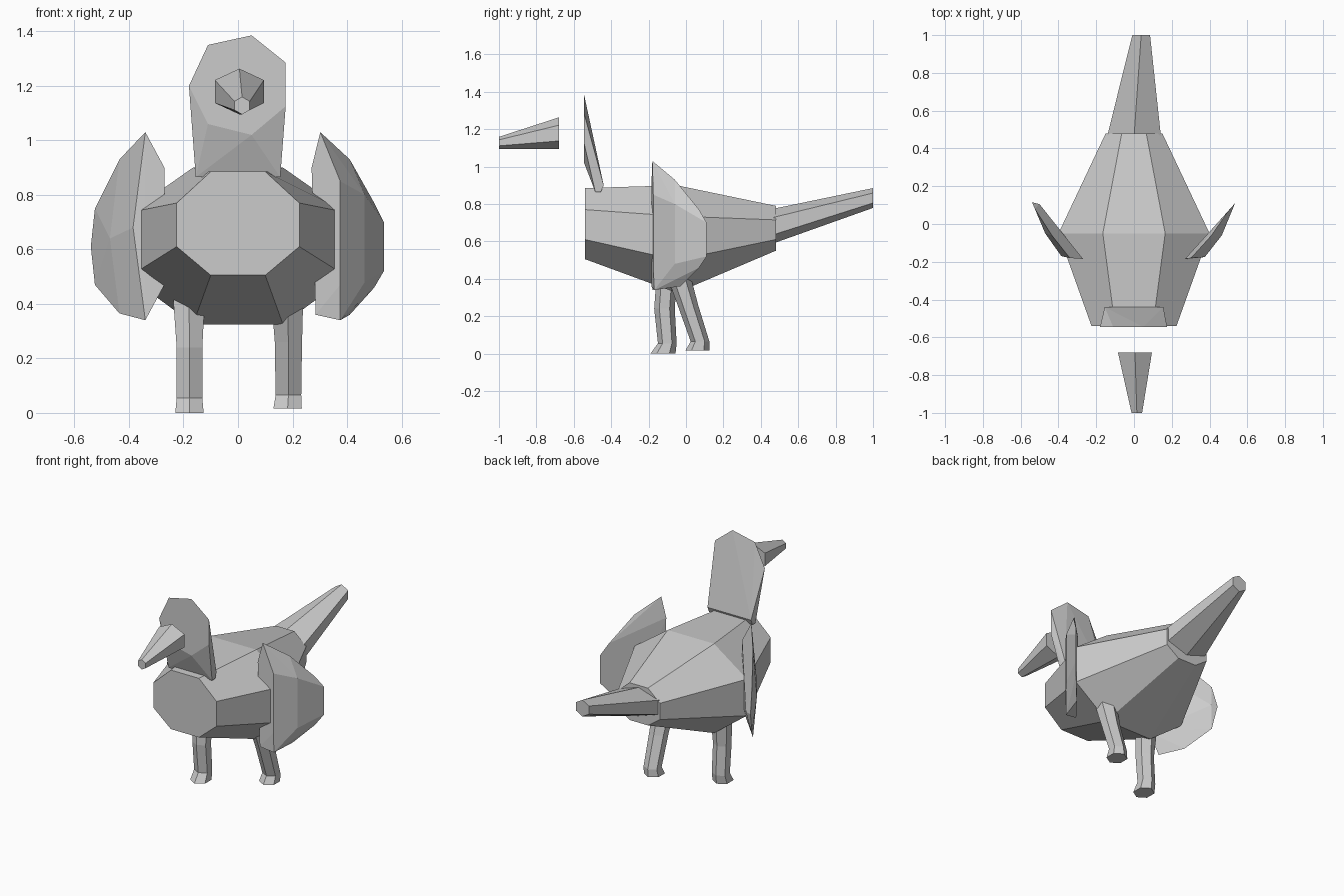
import bpy, bmesh
from math import sin, cos, pi

cube = bpy.data.objects.get("Cube")
if cube:
    bpy.data.objects.remove(cube, do_unlink=True)

GREY = (0.6, 0.6, 0.6, 1)
grey = bpy.data.materials.new("plain grey")
grey.use_nodes = True
grey.diffuse_color = GREY
grey.node_tree.nodes["Principled BSDF"].inputs["Base Color"].default_value = GREY


def finish(name, bm):
    bmesh.ops.recalc_face_normals(bm, faces=bm.faces)
    mesh = bpy.data.meshes.new(name)
    bm.to_mesh(mesh)
    bm.free()
    mesh.materials.append(grey)
    obj = bpy.data.objects.new(name, mesh)
    bpy.context.collection.objects.link(obj)


def loft(name, rings):
    """Join equal-sized point rings into a capped tube."""
    bm = bmesh.new()
    loops = [[bm.verts.new(p) for p in ring] for ring in rings]
    n = len(loops[0])
    for a, b in zip(loops, loops[1:]):
        for i in range(n):
            j = (i + 1) % n
            bm.faces.new((a[i], a[j], b[j], b[i]))
    bm.faces.new(loops[0])
    bm.faces.new(loops[-1])
    finish(name, bm)


def hull(name, points):
    bm = bmesh.new()
    verts = [bm.verts.new(p) for p in points]
    res = bmesh.ops.convex_hull(bm, input=verts)
    junk = [g for g in res["geom_interior"] + res["geom_unused"]
            if isinstance(g, bmesh.types.BMVert)]
    bmesh.ops.delete(bm, geom=list(set(junk)), context="VERTS")
    bmesh.ops.dissolve_limit(bm, angle_limit=0.05, verts=bm.verts, edges=bm.edges)
    finish(name, bm)


def hexagon():
    return [(cos(pi / 2 + i * pi / 3), sin(pi / 2 + i * pi / 3)) for i in range(6)]


def body_ring(y, wide, narrow, top, upper, lower, bottom):
    half = [(narrow, top), (wide, upper), (wide, lower), (narrow, bottom)]
    return ([(x, y, z) for x, z in half]
            + [(-x, y, z) for x, z in reversed(half)])


def upright_hex(x, y, z, rx, rz):
    return [(x + rx * c / cos(pi / 6), y, z + rz * s) for c, s in hexagon()]


def flat_hex(x, y, z, rx, ry):
    return [(x + rx * c / cos(pi / 6), y + ry * s, z) for c, s in hexagon()]


# Body
loft("body", [
    body_ring(-0.54, 0.225, 0.10, 0.885, 0.77, 0.61, 0.505),
    body_ring(-0.05, 0.40, 0.165, 0.90, 0.735, 0.50, 0.325),
    body_ring(0.48, 0.15, 0.065, 0.79, 0.715, 0.61, 0.55),
])

# Tail and beak
loft("tail", [upright_hex(0, 0.46, 0.68, 0.143, 0.093),
              upright_hex(0.038, 1, 0.832, 0.047, 0.053)])
loft("beak", [upright_hex(0.005, -0.68, 1.179, 0.09, 0.084),
              upright_hex(0.015, -1, 1.127, 0.028, 0.032)])

# Flat head disc tapering to the neck
face = [(-0.11, 1.35), (0.05, 1.385), (0.175, 1.285), (0.175, 1.125),
        (0.05, 1.02), (-0.11, 1.06), (-0.18, 1.2)]
neck = [(s * 0.155, y, z) for s in (-1, 1)
        for y, z in ((-0.485, 0.865), (-0.455, 0.865), (-0.44, 0.90))]
hull("head_and_neck", [(x, -0.545, z) for x, z in face] + neck)

# Wings
hull("left_wing", [
    (0.27, -0.185, 0.90), (0.285, -0.185, 0.36),
    (0.302, -0.18, 1.03), (0.375, -0.17, 0.34),
    (0.375, -0.175, 0.85), (0.375, -0.175, 0.47),
    (0.41, -0.06, 0.93), (0.41, -0.03, 0.36),
    (0.465, -0.06, 0.80), (0.465, -0.06, 0.48),
    (0.50, 0.07, 0.77), (0.50, 0.07, 0.46),
    (0.535, 0.11, 0.70), (0.535, 0.11, 0.52)])
hull("right_wing", [
    (-0.27, -0.185, 0.90), (-0.27, -0.185, 0.47),
    (-0.34, -0.18, 1.03), (-0.34, -0.18, 0.34),
    (-0.385, -0.17, 0.68), (-0.47, -0.05, 0.64),
    (-0.435, -0.06, 0.93), (-0.435, -0.06, 0.365),
    (-0.525, 0.08, 0.75), (-0.525, 0.08, 0.47),
    (-0.54, 0.115, 0.61), (-0.50, 0.105, 0.61)])

# Legs with flared feet
loft("left_leg", [
    flat_hex(0.18, -0.05, 0.45, 0.06, 0.065),
    flat_hex(0.185, 0.01, 0.26, 0.05, 0.055),
    flat_hex(0.185, 0.075, 0.065, 0.047, 0.05),
    flat_hex(0.182, 0.062, 0.017, 0.052, 0.065)])
loft("right_leg", [
    flat_hex(-0.18, -0.10, 0.45, 0.06, 0.055),
    flat_hex(-0.178, -0.115, 0.24, 0.047, 0.055),
    flat_hex(-0.178, -0.10, 0.055, 0.047, 0.05),
    flat_hex(-0.178, -0.123, 0, 0.052, 0.067)])
